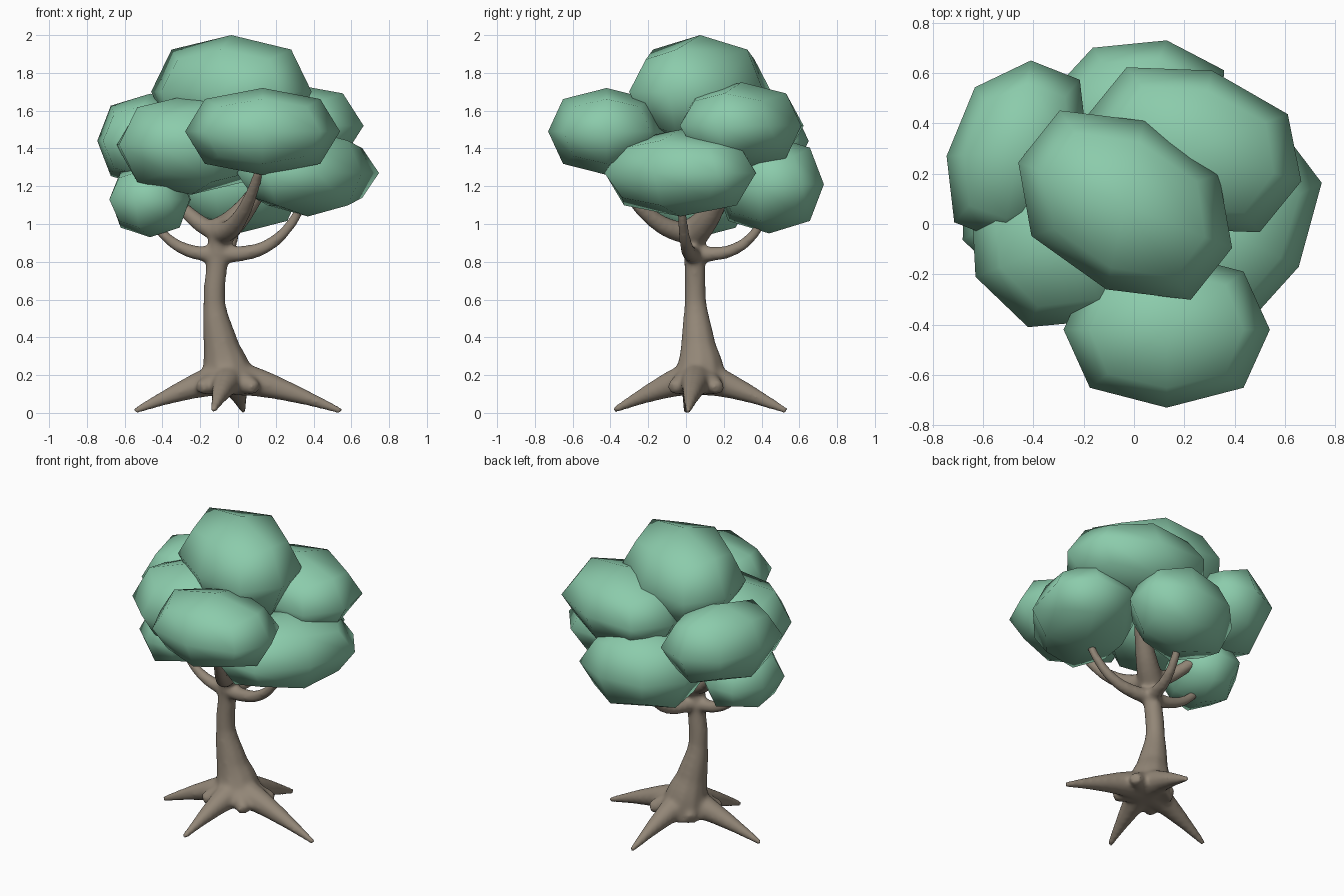
import bpy, bmesh
from mathutils import Vector

if "Cube" in bpy.data.objects:
    bpy.data.objects.remove(bpy.data.objects["Cube"])


def material(name, rgb):
    m = bpy.data.materials.new(name)
    m.diffuse_color = (*rgb, 1)
    m.use_nodes = True
    m.node_tree.nodes["Principled BSDF"].inputs["Base Color"].default_value = m.diffuse_color
    return m


green = material("leaf_green", (0.26, 0.60, 0.41))
brown = material("bark_brown", (0.29, 0.24, 0.185))


def leaf_clump(name, centre, a, b, h):
    """Once-subdivided rounded cube, stretched along plan axes a, b and height h."""
    bm = bmesh.new()
    bmesh.ops.create_cube(bm, size=2)
    bmesh.ops.subdivide_edges(bm, edges=bm.edges[:], cuts=1, use_grid_fill=True)
    A, B, C = Vector((*a, 0)), Vector((*b, 0)), Vector((0, 0, h))
    for v in bm.verts:
        n = sum(abs(k) > 0.5 for k in v.co)
        u = v.co * (1, 1, 0.745, 0.57)[n]
        v.co = Vector(centre) + A * u.x + B * u.y + C * u.z
    bmesh.ops.recalc_face_normals(bm, faces=bm.faces[:])
    for f in bm.faces:
        f.smooth = True
    me = bpy.data.meshes.new(name)
    bm.to_mesh(me)
    bm.free()
    me.materials.append(green)
    bpy.context.collection.objects.link(bpy.data.objects.new(name, me))


# Foliage: centre, two plan axes, half height
clumps = {
    "crown": ((-.035, .075, 1.70), (-.425, .17), (.075, .335), .30),
    "front": ((.13, -.42, 1.49), (.41, 0), (0, .31), .23),
    "back_right": ((.235, .295, 1.52), (.43, -.125), (.075, .315), .23),
    "back_left": ((-.465, .29, 1.44), (-.28, -.02), (.055, .36), .25),
    "front_left": ((-.25, -.06, 1.42), (-.38, -.15), (.15, -.32), .265),
    "low_right": ((.37, -.03, 1.27), (.285, -.14), (.22, .40), .23),
    "low_left": ((-.465, .07, 1.13), (-.21, .08), (-.08, -.26), .20),
    "low_back": ((0, .44, 1.21), (.13, .29), (-.35, .06), .26),
}
for name, c in clumps.items():
    leaf_clump("leaf_clump_" + name, *c)

cu = bpy.data.curves.new("trunk", "CURVE")
cu.dimensions = "3D"
cu.bevel_depth = 1.0
cu.bevel_resolution = 3
cu.resolution_u = 8
cu.use_fill_caps = True


def limb(points):
    """Tapered round spline through (position, radius) pairs."""
    s = cu.splines.new("BEZIER")
    s.bezier_points.add(len(points) - 1)
    for p, (co, r) in zip(s.bezier_points, points):
        p.co = co
        p.radius = r
        p.handle_left_type = p.handle_right_type = "AUTO"


def reach(start, end, power, r0, r1, taper=1.0, steps=4):
    """Limb whose height follows a power curve of its horizontal reach."""
    pts = []
    for i in range(steps + 1):
        t = i / steps
        co = start.lerp(end, t)
        co.z = start.z + (end.z - start.z) * t ** power
        pts.append((co, r1 + (r0 - r1) * (1 - t) ** taper))
    limb(pts)


# Flared trunk
limb([((-.05, .06, .12), .16), ((-.06, .075, .22), .135), ((-.09, .065, .36), .095),
      ((-.125, .05, .58), .060), ((-.11, .045, .80), .057), ((-.09, .03, .98), .06)])

# Four roots sloping down to the floor, with short webs between them
foot = Vector((-.04, .06, .19))
tips = [Vector(t) for t in ((-.55, 0, .008), (-.13, -.385, .012), (.55, .01, .008), (.03, .535, .008))]
for i, tip in enumerate(tips):
    reach(foot, tip, 1.3, .10, .018, 1.1)
    web = foot.lerp((tip + tips[i - 1]) / 2, 0.55)
    web.z = .13
    reach(foot, web, 1, .10, .035)

# Branches into the clumps; low ones fork earlier and sag more
for name, r0, power in (("low_right", .05, 3.2), ("low_left", .048, 2.8), ("low_back", .046, 3.6),
                        ("front", .065, 2.1), ("back_right", .085, 1.3), ("back_left", .055, 1.4)):
    centre, a, b, h = clumps[name]
    low = name.startswith("low")
    start = Vector((-.10, .04, .84 if low else .95))
    end = Vector(centre) - Vector((0, 0, h * (0.5 if low else 0.65)))
    reach(start, end, power, r0, .024)

trunk = bpy.data.objects.new("trunk", cu)
bpy.context.collection.objects.link(trunk)
bpy.context.view_layer.objects.active = trunk
trunk.select_set(True)
bpy.ops.object.convert(target="MESH")
trunk = bpy.context.object
trunk.name = "trunk"

# Fuse the limbs into one soft skin
fuse = trunk.modifiers.new("fuse", "REMESH")
fuse.mode = "VOXEL"
fuse.voxel_size = 0.012
fuse.use_smooth_shade = True
soften = trunk.modifiers.new("soften", "SMOOTH")
soften.factor = 0.5
soften.iterations = 18
trunk.data.materials.clear()
trunk.data.materials.append(brown)
